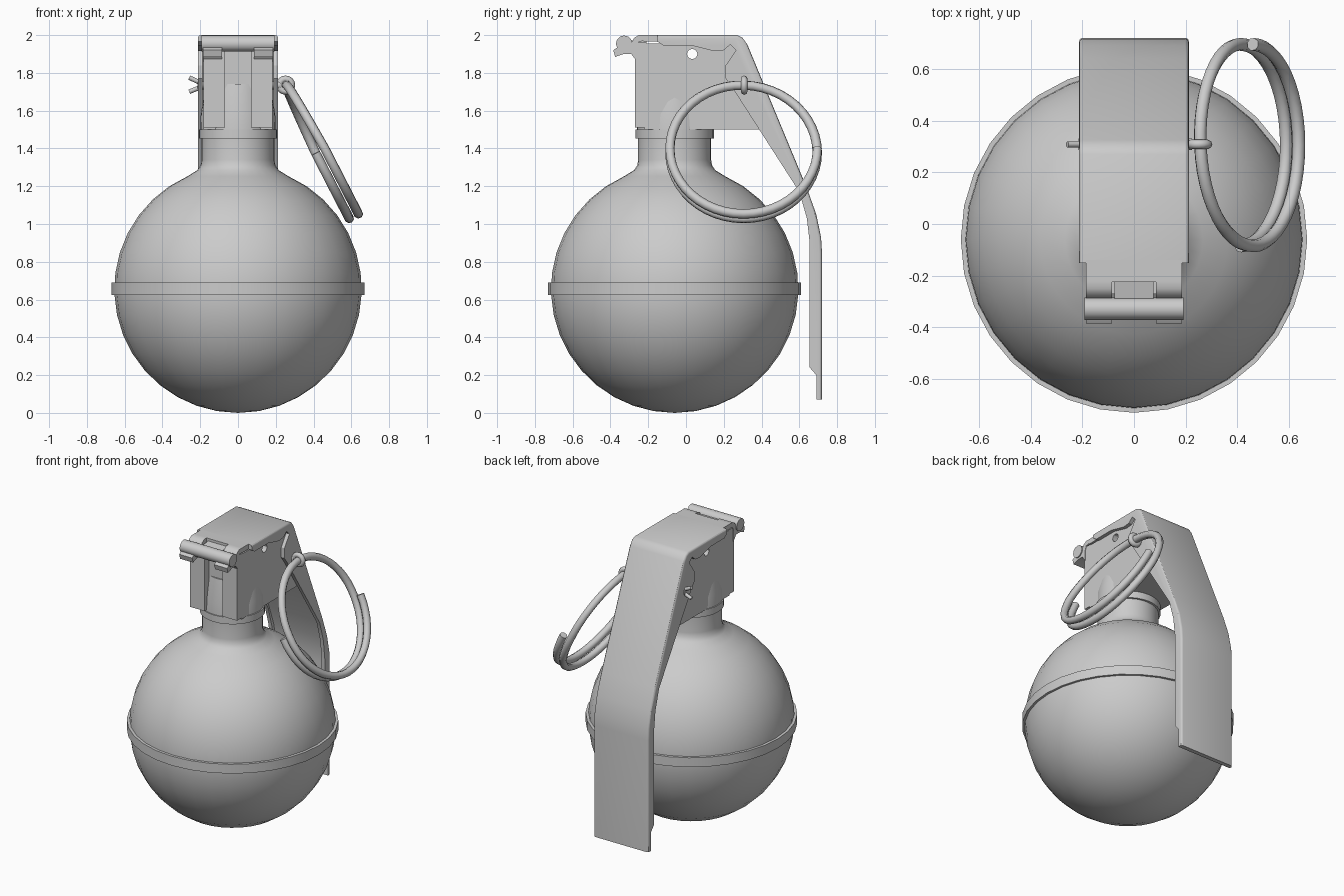
import bpy, bmesh, math
from mathutils import Vector

if "Cube" in bpy.data.objects:
    bpy.data.objects.remove(bpy.data.objects["Cube"])

CY = -0.06  # axis of the round body


def finish(ob, angle=35):
    bpy.ops.object.select_all(action='DESELECT')
    ob.select_set(True)
    bpy.context.view_layer.objects.active = ob
    bpy.ops.object.shade_smooth_by_angle(angle=math.radians(angle))
    return ob


def from_bmesh(name, bm):
    bmesh.ops.recalc_face_normals(bm, faces=bm.faces[:])
    me = bpy.data.meshes.new(name)
    bm.to_mesh(me)
    bm.free()
    ob = bpy.data.objects.new(name, me)
    bpy.context.collection.objects.link(ob)
    return finish(ob)


def prism(name, pts, x0, x1, round_n=0, width=0.015):
    """Side profile (y, z) extruded along x; first round_n points get rounded rims."""
    bm = bmesh.new()
    a = [bm.verts.new((x0, y, z)) for y, z in pts]
    b = [bm.verts.new((x1, y, z)) for y, z in pts]
    n = len(pts)
    bm.faces.new(a)
    bm.faces.new(b[::-1])
    for i in range(n):
        j = (i + 1) % n
        bm.faces.new((a[i], b[i], b[j], a[j]))
    bmesh.ops.recalc_face_normals(bm, faces=bm.faces[:])
    if round_n:
        edges = [bm.edges.get((s[i], s[i + 1])) for s in (a, b) for i in range(round_n - 1)]
        bmesh.ops.bevel(bm, geom=edges, offset=width, segments=3, profile=0.5, affect='EDGES')
    return from_bmesh(name, bm)


def lathe(name, prof, seg=32):
    """Profile (r, z) spun around the body axis."""
    bm = bmesh.new()
    vs = [bm.verts.new((r, CY, z)) for r, z in prof]
    es = [bm.edges.new(p) for p in zip(vs, vs[1:])]
    bmesh.ops.spin(bm, geom=vs + es, cent=(0, CY, 0), axis=(0, 0, 1),
                   angle=2 * math.pi, steps=seg, use_duplicate=False)
    bmesh.ops.remove_doubles(bm, verts=bm.verts[:], dist=1e-4)
    return from_bmesh(name, bm)


def tube(name, pts, r, res=2, cyclic=False):
    cu = bpy.data.curves.new(name, 'CURVE')
    cu.dimensions = '3D'
    cu.bevel_depth, cu.bevel_resolution, cu.use_fill_caps = r, res, True
    sp = cu.splines.new('POLY')
    sp.points.add(len(pts) - 1)
    for p, co in zip(sp.points, pts):
        p.co = (*co, 1)
    sp.use_cyclic_u = cyclic
    ob = bpy.data.objects.new(name, cu)
    bpy.context.collection.objects.link(ob)
    bpy.ops.object.select_all(action='DESELECT')
    ob.select_set(True)
    bpy.context.view_layer.objects.active = ob
    bpy.ops.object.convert(target='MESH')
    return finish(bpy.context.object, 50)


def cut(ob, cutter):
    m = ob.modifiers.new('cut', 'BOOLEAN')
    m.operation, m.solver, m.object = 'DIFFERENCE', 'EXACT', cutter
    bpy.context.view_layer.objects.active = ob
    bpy.ops.object.modifier_move_to_index(modifier=m.name, index=0)
    bpy.ops.object.modifier_apply(modifier=m.name)


# round body with neck
R = 0.655
arc = [(R * math.sin(t), R - R * math.cos(t))
       for t in (math.radians(156 * i / 16) for i in range(17))]
lathe('body', arc + [(0.215, 1.285), (0.198, 1.31), (0.193, 1.34), (0.193, 1.455), (0, 1.455)])
# equator band and neck collar
lathe('equator_band', [(0.63, 0.625), (0.67, 0.625), (0.67, 0.69), (0.63, 0.69), (0.63, 0.625)])
lathe('neck_collar', [(0, 1.452), (0.207, 1.452), (0.207, 1.5), (0, 1.5)])
lathe('collar_cone', [(0, 1.49), (0.2, 1.49), (0.197, 1.58), (0.17, 1.74), (0, 1.74)])

# head block with two front columns
head = prism('head_block', [(-0.22, 1.5), (0.42, 1.5), (0.27, 1.955), (-0.22, 1.955)], -0.182, 0.182)
for s, side in ((-1, 'left'), (1, 'right')):
    x0, x1 = sorted((s * 0.07, s * 0.182))
    prism('front_column_' + side, [(-0.21, 1.51), (-0.27, 1.51), (-0.27, 1.96), (-0.21, 1.96)], x0, x1)
    # hinge hook and lever arm
    x0, x1 = sorted((s * 0.085, s * 0.185))
    prism('hinge_hook_' + side, [(-0.26, 1.86), (-0.29, 1.9), (-0.33, 1.9), (-0.375, 1.885),
                                 (-0.385, 1.92), (-0.34, 1.95), (-0.26, 1.955)], x0, x1)
    prism('lever_arm_' + side, [(-0.22, 2.0), (-0.25, 2.0), (-0.275, 1.985), (-0.29, 1.955),
                                (-0.32, 1.955), (-0.32, 1.925), (-0.265, 1.925), (-0.25, 1.965),
                                (-0.22, 1.97)], x0, x1)
prism('hinge_lug', [(-0.29, 1.92), (-0.29, 1.97), (-0.21, 1.985), (-0.21, 1.92)], -0.075, 0.075)
prism('lever_front_plate', [(-0.14, 2.0), (-0.225, 2.0), (-0.225, 1.965), (-0.14, 1.965)], -0.185, 0.185)
tube('hinge_pin', [(-0.192, -0.328, 1.955), (0.192, -0.328, 1.955)], 0.043, 4)

# safety lever: solid side profile, hollowed into a channel
outer = [(-0.15, 2.0), (0.27, 2.0), (0.3, 1.985), (0.325, 1.95), (0.64, 1.19), (0.69, 1.05),
         (0.715, 0.93), (0.72, 0.85), (0.72, 0.07)]
inner = [(0.69, 0.07), (0.69, 0.2), (0.655, 0.24), (0.655, 0.9), (0.64, 1.03), (0.6, 1.17),
         (0.24, 1.73), (0.21, 1.77), (0.21, 1.84), (0.265, 1.92), (0.235, 1.95), (0.2, 1.92),
         (0.15, 1.915), (0.03, 1.945), (-0.12, 1.945), (-0.15, 1.965)]
lever = prism('safety_lever', outer + inner, -0.212, 0.212, len(outer))
hollow = prism('hollow_cutter', [(-0.2, 1.968), (0.26, 1.968), (0.28, 1.955), (0.295, 1.935),
                                 (0.61, 1.175), (0.66, 1.04), (0.685, 0.92), (0.688, 0.85),
                                 (0.688, 0), (0.5, 0), (0.5, 1.0), (0.1, 1.6), (-0.2, 1.6)],
               -0.187, 0.187)
cut(lever, hollow)

# small hole through the head
drill = tube('hole_cutter', [(-0.4, 0.033, 1.9), (0.4, 0.033, 1.9)], 0.027, 4)
cut(head, drill)
cut(lever, drill)
for c in (hollow, drill):
    bpy.data.objects.remove(c)

# split pin with spread ends and an eye
PY, PZ = 0.308, 1.735
tube('split_pin', [(-0.215, PY, PZ), (0.225, PY, PZ)], 0.022)
for dz, nm in ((0.04, 'upper'), (-0.035, 'lower')):
    tube('pin_prong_' + nm, [(-0.19, PY, PZ + dz * 0.2), (-0.215, PY, PZ + dz * 0.5),
                             (-0.258, PY, PZ + dz)], 0.012)
tube('pin_eye', [(0.252 + 0.033 * math.cos(a), PY, PZ + 0.033 * math.sin(a))
                 for a in (2 * math.pi * i / 16 for i in range(16))], 0.018, 2, True)

# pull ring: one and a half turns of wire
C = Vector((0.435, 0.305, 1.388))
U, D, N = Vector((0, 1, 0)), Vector((0.457, 0, -0.889)), Vector((0.889, 0, 0.457))
coil = []
for i in range(73):
    t = i / 72
    a = math.pi - 3 * math.pi * t
    off = 0.027 * max(-1, min(1, (t - 0.5) * 6))
    coil.append(C + 0.39 * (math.cos(a) * U + math.sin(a) * D) + off * N)
tube('pull_ring', coil, 0.025)

for ob in (lever, head):
    finish(ob, 30)
